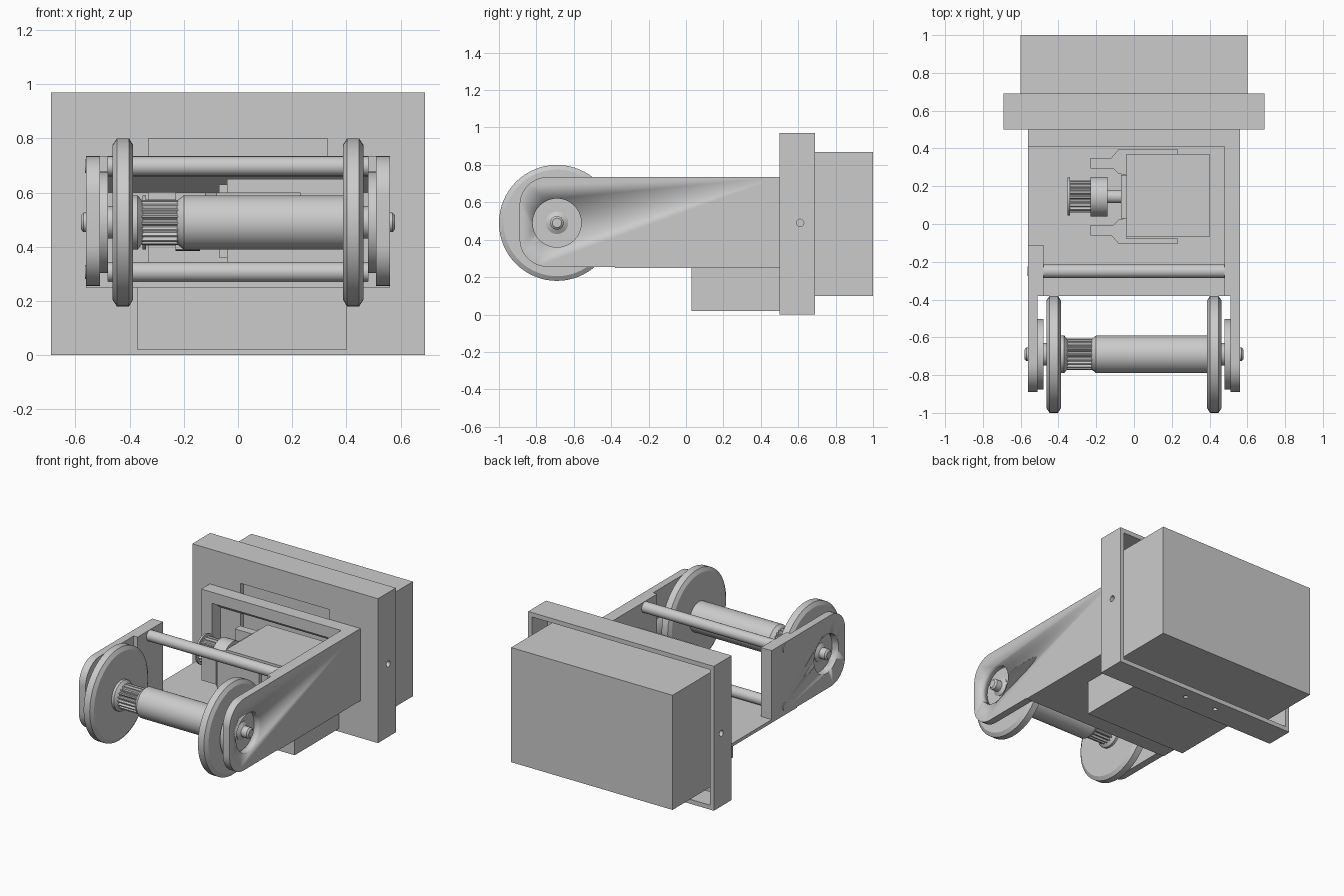
import bpy, bmesh, math
from mathutils import Vector

cube = bpy.data.objects.get("Cube")
if cube:
    bpy.data.objects.remove(cube, do_unlink=True)

grey = bpy.data.materials.new("plain grey")
grey.use_nodes = True
colour = (0.6, 0.6, 0.6, 1)
grey.diffuse_color = colour
grey.node_tree.nodes["Principled BSDF"].inputs["Base Color"].default_value = colour

AXLE_Y, AXLE_Z = -0.69, 0.49
MOTOR_Y = 0.145


def finish(name, bm, smooth=False):
    bmesh.ops.recalc_face_normals(bm, faces=bm.faces)
    mesh = bpy.data.meshes.new(name)
    bm.to_mesh(mesh)
    bm.free()
    mesh.materials.append(grey)
    ob = bpy.data.objects.new(name, mesh)
    bpy.context.collection.objects.link(ob)
    if smooth:
        bpy.ops.object.select_all(action='DESELECT')
        ob.select_set(True)
        bpy.context.view_layer.objects.active = ob
        bpy.ops.object.shade_smooth_by_angle(angle=math.radians(30))
    return ob


def box(name, x, y, z):
    bm = bmesh.new()
    bmesh.ops.create_cube(bm, size=1)
    for v in bm.verts:
        v.co = [r[0] + (c + 0.5) * (r[1] - r[0]) for c, r in zip(v.co, (x, y, z))]
    return finish(name, bm)


def prism(name, points, axis, lo, hi, smooth=False):
    """Extrude a closed outline along x (points are y, z) or z (points are x, y)."""
    bm = bmesh.new()
    place = (lambda p: (lo, *p)) if axis == "x" else (lambda p: (*p, lo))
    face = bm.faces.new([bm.verts.new(place(p)) for p in points])
    moved = bmesh.ops.extrude_face_region(bm, geom=[face])["geom"]
    step = Vector((hi - lo, 0, 0) if axis == "x" else (0, 0, hi - lo))
    bmesh.ops.translate(bm, vec=step, verts=[v for v in moved if isinstance(v, bmesh.types.BMVert)])
    return finish(name, bm, smooth)


def turned(name, profile, y, z, sides=48):
    """Solid of revolution about a line parallel to x; profile holds x, radius."""
    bm = bmesh.new()
    rings = []
    for x, r in profile:
        angles = [math.tau * i / sides for i in range(sides)]
        rings.append([bm.verts.new((x, y + r * math.cos(a), z + r * math.sin(a))) for a in angles])
    for a, b in zip(rings, rings[1:]):
        for i in range(sides):
            j = (i + 1) % sides
            bm.faces.new((a[i], a[j], b[j], b[i]))
    bm.faces.new(rings[0])
    bm.faces.new(rings[-1])
    return finish(name, bm, True)


def toothed(name, lo, hi, radius, y, z, teeth=20):
    points = []
    for i in range(teeth * 4):
        r = radius if i % 4 < 2 else radius * 0.86
        a = math.tau * i / (teeth * 4)
        points.append((y + r * math.cos(a), z + r * math.sin(a)))
    return prism(name, points, "x", lo, hi)


def cut(ob, cutter):
    mod = ob.modifiers.new("cut", 'BOOLEAN')
    mod.operation, mod.solver, mod.object = 'DIFFERENCE', 'EXACT', cutter
    cutter.hide_render = True
    cutter.hide_set(True)
    cutter.display_type = 'WIRE'


# Rear housing: rim open to the back, with a box sitting in it
panel = box("rear_panel", (-0.69, 0.69), (0.5, 0.69), (0, 0.97))
cut(panel, box("panel_hollow_cutter", (-0.66, 0.66), (0.53, 0.8), (0.03, 0.94)))
cut(panel, box("panel_window_cutter", (-0.33, 0.33), (0.4, 0.6), (0.34, 0.8)))
cut(panel, turned("side_hole_cutter", [(-0.8, 0.02), (0.8, 0.02)], 0.61, 0.49, 16))
for x in (0.09, -0.15):
    hole = [(x + 0.015 * math.cos(math.tau * i / 12), 0.61 + 0.015 * math.sin(math.tau * i / 12))
            for i in range(12)]
    cut(panel, prism("bottom_hole_cutter", hole, "z", -0.1, 0.1))
box("rear_box", (-0.6, 0.6), (0.535, 1), (0.1, 0.87))

# Chassis: back frame, floor and the block hung beneath
frame = box("back_frame", (-0.56, 0.56), (0.41, 0.5), (0.25, 0.735))
cut(frame, box("frame_window_cutter", (-0.48, 0.48), (0.3, 0.6), (0.34, 0.66)))
prism("window_slope", [(0.42, 0.66), (0.5, 0.66), (0.5, 0.6)], "x", -0.48, 0.48)
box("floor_plate", (-0.56, 0.56), (-0.38, 0.5), (0.25, 0.272))
box("lower_block", (-0.37, 0.4), (0.03, 0.5), (0.02, 0.25))


# Side arms with rounded ends; the right one stops short of the back frame
def arm_outline(rear):
    points = [(rear, 0.735), (rear, 0.255)]
    for z, start in ((0.405, 270), (0.585, 180)):
        for i in range(11):
            a = math.radians(start - 9 * i)
            points.append((-0.74 + 0.15 * math.cos(a), z + 0.15 * math.sin(a)))
    return points


for side, word, rear in ((1, "left", 0.5), (-1, "right", -0.11)):
    def span(a, b):
        return sorted((side * a, side * b))

    arm = prism(word + "_arm", arm_outline(rear), "x", *span(0.51, 0.56), smooth=True)
    cut(arm, turned(word + "_hub_cutter", [(side * 0.4, 0.13), (side * 0.7, 0.13)], AXLE_Y, AXLE_Z))
    box(word + "_arm_thickening", span(0.48, 0.512), (-0.38, rear), (0.255, 0.735))
    turned(word + "_bearing_pad", [(side * 0.48, 0.187), (side * 0.512, 0.187)], AXLE_Y, AXLE_Z)
    turned(word + "_hub", [(side * 0.45, 0.06), (side * 0.515, 0.06), (side * 0.53, 0.035)],
           AXLE_Y, AXLE_Z)
    # Wheel with chamfered rim
    turned(word + "_wheel", [(side * x, r) for x, r in
           ((0.387, 0.285), (0.402, 0.31), (0.447, 0.31), (0.463, 0.285))], AXLE_Y, AXLE_Z, 64)

# Cross rods between the arms
for name, z in (("upper_rod", 0.697), ("lower_rod", 0.307)):
    turned(name, [(-0.49, 0.036), (0.49, 0.036)], -0.25, z, 32)
    turned(name + "_end", [(-0.564, 0.025), (-0.48, 0.025)], -0.25, z, 24)

# Axle, barrel and driven pulley
turned("axle_shaft", [(-0.58, 0.025), (-0.57, 0.036), (0.57, 0.036), (0.58, 0.025)], AXLE_Y, AXLE_Z, 32)
turned("axle_barrel", [(-0.225, 0.08), (-0.2, 0.1), (0.39, 0.1)], AXLE_Y, AXLE_Z)
turned("pulley_collar", [(-0.39, 0.1), (-0.37, 0.1), (-0.35, 0.075)], AXLE_Y, AXLE_Z)
toothed("driven_pulley", -0.355, -0.215, 0.083, AXLE_Y, AXLE_Z)

# Motor with its pulley
box("motor_body", (-0.04, 0.4), (-0.07, 0.37), (0.335, 0.65))
box("motor_face", (-0.07, -0.04), (0.03, 0.26), (0.36, 0.63))
turned("motor_shaft", [(-0.34, 0.035), (-0.06, 0.035)], MOTOR_Y, AXLE_Z, 32)
turned("pulley_hub", [(-0.23, 0.105), (-0.14, 0.105)], MOTOR_Y, AXLE_Z)
turned("pulley_flange", [(-0.352, 0.1), (-0.34, 0.1)], MOTOR_Y, AXLE_Z)
toothed("motor_pulley", -0.342, -0.228, 0.085, MOTOR_Y, AXLE_Z)

# Motor clamps, one each side of the shaft
clamp = [(-0.04, 0.115), (-0.08, 0.12), (-0.11, 0.15), (-0.23, 0.15), (-0.23, 0.205),
         (-0.12, 0.205), (-0.08, 0.252), (0.23, 0.252), (0.23, 0.222), (-0.04, 0.222)]
for word, s in (("rear", 1), ("front", -1)):
    prism(word + "_motor_clamp", [(x, MOTOR_Y + s * y) for x, y in clamp], "z", 0.39, 0.6)
